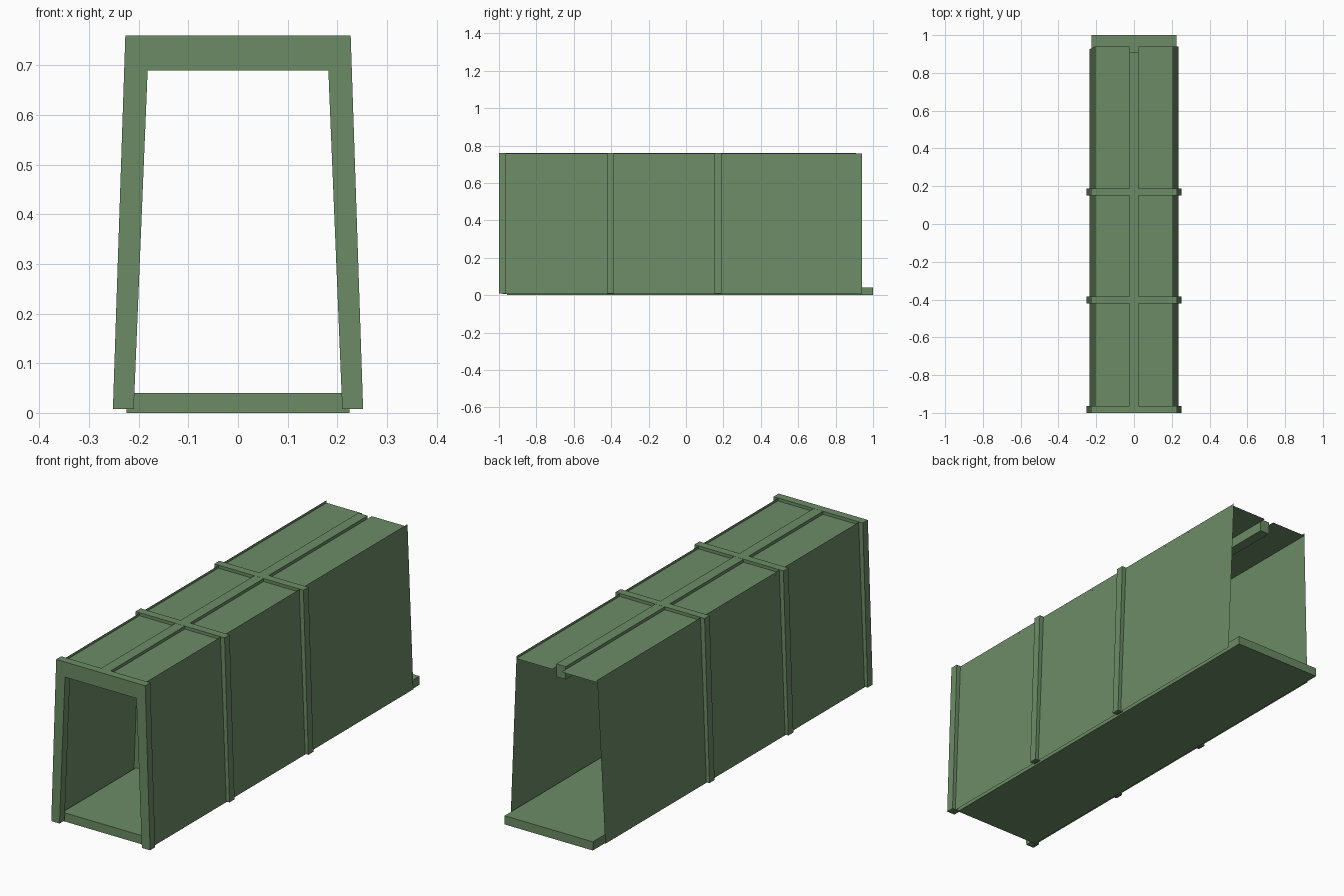
import bpy

if "Cube" in bpy.data.objects:
    bpy.data.objects.remove(bpy.data.objects["Cube"])

mat = bpy.data.materials.new("muted_green")
mat.diffuse_color = (0.15, 0.26, 0.13, 1)
mat.use_nodes = True
mat.node_tree.nodes["Principled BSDF"].inputs["Base Color"].default_value = mat.diffuse_color


def make(name, verts, faces):
    me = bpy.data.meshes.new(name)
    me.from_pydata(verts, [], faces)
    me.materials.append(mat)
    ob = bpy.data.objects.new(name, me)
    bpy.context.collection.objects.link(ob)
    return ob


def prism(name, profile, y0, y1):
    """Extrude a counter-clockwise (seen from -y) x/z outline along y."""
    n = len(profile)
    verts = [(x, y, z) for y in (y0, y1) for x, z in profile]
    faces = [tuple(range(n)), tuple(range(2 * n - 1, n - 1, -1))]
    faces += [(i, i + n, (i + 1) % n + n, (i + 1) % n) for i in range(n)]
    return make(name, verts, faces)


def box_profile(hw, z0, z1):
    return [(-hw, z0), (hw, z0), (hw, z1), (-hw, z1)]


# Floor slab, projecting past the back end
prism("floor", box_profile(0.225, 0, 0.04), -0.957, 1.0)

# Three tapered portal frames
right = [(0.182, 0.69), (0.21, 0.008), (0.252, 0.008), (0.227, 0.76)]
arch = right + [(-x, z) for x, z in reversed(right)]
for i, y in enumerate((-1.0, -0.422, 0.152)):
    prism(f"portal_frame_{i + 1}", arch, y, y + 0.037)

# Ridge beam along the ceiling, stopping short of the back edge
prism("ridge_beam", box_profile(0.024, 0.70, 0.7595), -0.97, 0.91)

# Thin leaning wall panels and sunken roof panels on each side
for side, s in (("left", -1), ("right", 1)):
    y0, y1 = -0.98, 0.94
    top, low = s * 0.206, s * 0.236
    wall = [(low, y0, 0.005), (low, y1 - (0.015 if s < 0 else 0), 0.005),
            (top, y1, 0.758), (top, y0, 0.758)]
    make(f"{side}_wall", wall, [(0, 1, 2, 3) if s > 0 else (3, 2, 1, 0)])
    edge, mid, z = s * 0.2065, s * 0.024, 0.746
    roof = [(mid, y0, z), (edge, y0, z), (edge, y1, z), (mid, y1, z)]
    make(f"{side}_roof", roof, [(0, 1, 2, 3) if s > 0 else (3, 2, 1, 0)])
